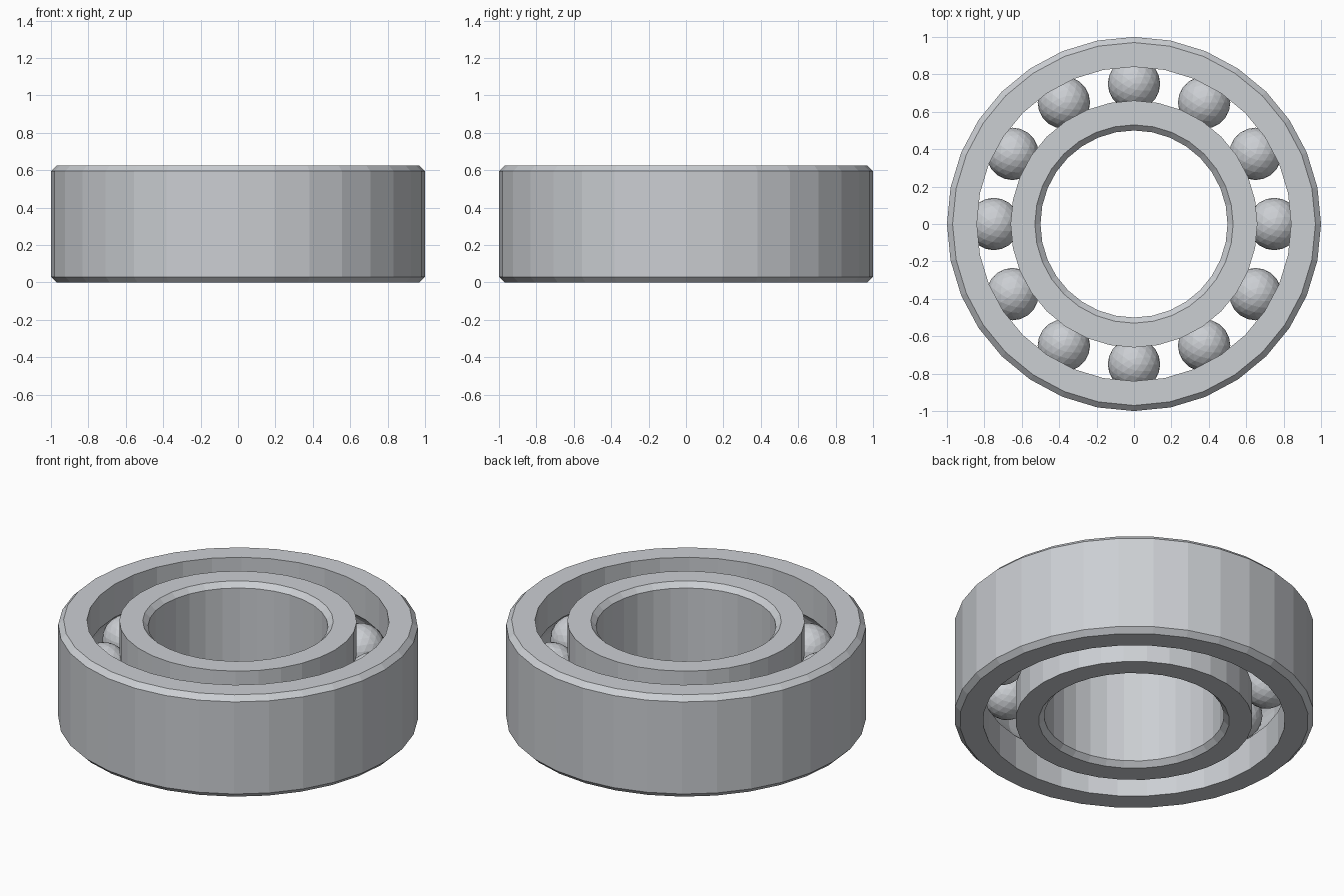
import bpy, bmesh
from math import sin, cos, pi, tau, asin

cube = bpy.data.objects.get("Cube")
if cube:
    bpy.data.objects.remove(cube)

HEIGHT, CHAMFER = 0.625, 0.03
MID = HEIGHT / 2
PITCH, BALL_R, BALLS = 0.75, 0.14, 12
SIDES = 32


def make_material(name, color):
    mat = bpy.data.materials.new(name)
    mat.use_nodes = True
    mat.diffuse_color = color
    mat.node_tree.nodes["Principled BSDF"].inputs["Base Color"].default_value = color
    return mat


steel = make_material("steel grey", (0.60, 0.62, 0.65, 1))


def add_object(name, bm):
    bmesh.ops.recalc_face_normals(bm, faces=bm.faces)
    mesh = bpy.data.meshes.new(name)
    bm.to_mesh(mesh)
    bm.free()
    mesh.materials.append(steel)
    obj = bpy.data.objects.new(name, mesh)
    bpy.context.collection.objects.link(obj)
    return obj


def ring(name, plain_r, race_r):
    """Race with a chamfered plain wall and a ball groove in the other wall."""
    side = 1 if race_r > PITCH else -1
    flat_r = plain_r - side * CHAMFER
    groove_r = BALL_R + 0.002
    # Closed cross-section: groove arc first, then up and around the plain wall
    half = pi / 2 - asin(abs(race_r - PITCH) / groove_r)
    steps = 8
    angles = [-half + 2 * half * i / steps for i in range(steps + 1)]
    profile = [(PITCH + side * groove_r * cos(a), MID + groove_r * sin(a)) for a in angles]
    profile += [(race_r, HEIGHT), (flat_r, HEIGHT), (plain_r, HEIGHT - CHAMFER),
                (plain_r, CHAMFER), (flat_r, 0), (race_r, 0)]
    bm = bmesh.new()
    loops = [[bm.verts.new((r * cos(tau * s / SIDES), r * sin(tau * s / SIDES), z))
              for r, z in profile] for s in range(SIDES)]
    n = len(profile)
    for s in range(SIDES):
        a, b = loops[s], loops[(s + 1) % SIDES]
        for i in range(n):
            j = (i + 1) % n
            bm.faces.new((a[i], b[i], b[j], a[j]))
    return add_object(name, bm)


ring("outer_ring", 1.0, 0.84)
ring("inner_ring", 0.5, 0.66)

# Balls evenly spaced in the groove, sharing one faceted mesh
bm = bmesh.new()
bmesh.ops.create_icosphere(bm, subdivisions=3, radius=BALL_R)
first = add_object("ball_1", bm)
for i in range(BALLS):
    ball = first
    if i:
        ball = bpy.data.objects.new(f"ball_{i + 1}", first.data)
        bpy.context.collection.objects.link(ball)
    a = tau * i / BALLS
    ball.location = (PITCH * cos(a), PITCH * sin(a), MID)
